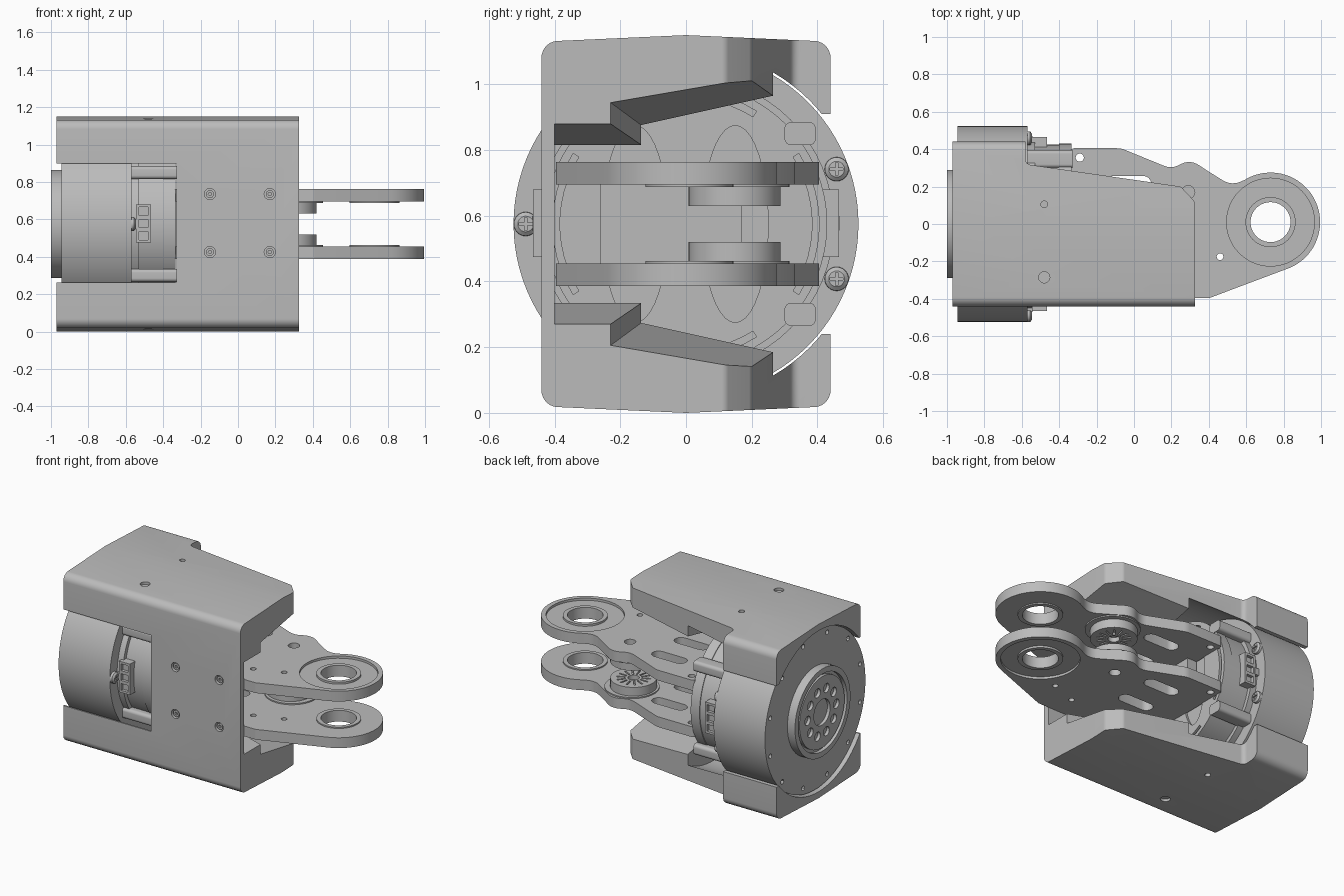
import bpy, bmesh, math
from mathutils import Vector

cube = bpy.data.objects.get("Cube")
if cube:
    bpy.data.objects.remove(cube, do_unlink=True)

grey = bpy.data.materials.new("metal grey")
grey.use_nodes = True
grey.diffuse_color = (0.5, 0.5, 0.5, 1)
grey.node_tree.nodes["Principled BSDF"].inputs["Base Color"].default_value = (0.5, 0.5, 0.5, 1)

MID = 0.575                      # height of the motor axis
AXES = {"x": lambda u, v, h: (h, u, v),
        "y": lambda u, v, h: (u, h, v),
        "z": lambda u, v, h: (u, v, h)}


def loft(name, rings, axis):
    """Solid through equal-length outlines given as (position, points)."""
    bm = bmesh.new()
    loops = [[bm.verts.new(AXES[axis](u, v, h)) for u, v in pts] for h, pts in rings]
    n = len(loops[0])
    for a, b in zip(loops, loops[1:]):
        for i in range(n):
            bm.faces.new((a[i], a[(i + 1) % n], b[(i + 1) % n], b[i]))
    bm.faces.new(loops[0])
    bm.faces.new(loops[-1])
    bmesh.ops.recalc_face_normals(bm, faces=bm.faces)
    mesh = bpy.data.meshes.new(name)
    bm.to_mesh(mesh)
    bm.free()
    mesh.materials.append(grey)
    ob = bpy.data.objects.new(name, mesh)
    bpy.context.collection.objects.link(ob)
    return ob


def prism(name, pts, axis, lo, hi):
    return loft(name, [(lo, pts), (hi, pts)], axis)


def circle(u, v, r, n=32, start=0, end=360):
    full = end - start == 360
    steps = n if full else n - 1
    return [(u + r * math.cos(math.radians(start + (end - start) * i / steps)),
             v + r * math.sin(math.radians(start + (end - start) * i / steps))) for i in range(n)]


def rect(u0, u1, v0, v1):
    return [(u0, v0), (u1, v0), (u1, v1), (u0, v1)]


def fillet(corners, steps=6):
    """Round the corners of an outline; each corner is (u, v, radius)."""
    out = []
    for i, (u, v, r) in enumerate(corners):
        p = Vector((u, v))
        if r == 0:
            out.append((u, v))
            continue
        a = (Vector(corners[i - 1][:2]) - p).normalized()
        b = (Vector(corners[(i + 1) % len(corners)][:2]) - p).normalized()
        d = r / math.tan(a.angle(b) / 2)
        p0, p1 = p + a * d, p + b * d
        c = p + (a + b).normalized() * (r / math.sin(a.angle(b) / 2))
        for k in range(steps + 1):
            q = p0.lerp(p1, k / steps) - c
            out.append(tuple(c + q.normalized() * r))
    return out


def cut(ob, cutters):
    for c in cutters:
        c.hide_render = True
        m = ob.modifiers.new("cut", "BOOLEAN")
        m.object, m.operation, m.solver = c, "DIFFERENCE", "EXACT"
    deps = bpy.context.evaluated_depsgraph_get()
    deps.update()
    mesh = bpy.data.meshes.new_from_object(ob.evaluated_get(deps))
    ob.modifiers.clear()
    ob.data = mesh
    for c in cutters:
        bpy.data.objects.remove(c, do_unlink=True)
    return ob


def mirrored(half):
    """Close an upper half outline with its reflection about the motor axis."""
    return [(y, MID + h) for y, h in half] + [(y, MID - h) for y, h in reversed(half)]


# Cover: rounded shell, open at the back
shell = fillet([(-.44, .02, .05), (0, 0, 0), (.44, .02, .05),
                (.44, 1.13, .05), (0, 1.15, 0), (-.44, 1.13, .05)])
cover = prism("cover", shell, "x", -.97, .325)
plan = fillet([(-.58, .6, 0), (-.58, .32, .03), (.25, .2, .03), (.325, .12, .03),
               (.325, .0, 0), (.5, 0, 0), (.5, .6, 0)])
end_half = [(-.4, .305), (-.23, .305), (-.23, .37), (.12, .43), (.6, .51)]
deep_half = [(-.4, .24), (-.135, .24), (-.135, .3), (.27, .39), (.6, .46)]
bore = circle(0, MID, .532, 96)
cutters = [
    prism("plan_cut", plan, "z", -.1, 1.3),
    loft("mouth_cut", [(.33, mirrored(end_half)), (-.21, mirrored(deep_half))], "x"),
    prism("bore_cut", bore, "x", -1.1, -.34),
    prism("inner_bore_cut", [(max(y, -.4), z) for y, z in bore], "x", -.35, -.2),
    prism("window_cut", rect(-1.1, -.33, .262, .898), "y", -.6, -.2),
    prism("back_cut", rect(-1.1, -.3, .24, .91), "y", .36, .6),
]
for x in (-.15, .17):
    for z in (.425, .735):
        cutters.append(prism("hole_cut", circle(x, z, .03, 20), "y", -.5, -.415))
for y, r in ((.105, .018), (-.285, .03)):
    for lo, hi in ((-.1, .03), (1.12, 1.25)):
        cutters.append(prism("hole_cut", circle(-.48, y, r, 20), "z", lo, hi))
cut(cover, cutters)
for x in (-.15, .17):
    for z in (.425, .735):
        screw = prism("cover_screw", circle(x, z, .021, 20), "y", -.432, -.405)
        cut(screw, [prism("socket", circle(x, z, .01, 6), "y", -.45, -.42)])

# Motor drum with rim screw holes
drum = prism("motor_drum", circle(0, MID, .525, 96), "x", -.945, -.57)
ring_holes = []
for i in range(12):
    a = math.radians(15 + 30 * i)
    ring_holes.append(prism("rim_hole", circle(.485 * math.cos(a), MID + .485 * math.sin(a), .015, 12),
                            "x", -1, -.92))
cut(drum, ring_holes)

# Output hub: stepped rings, bolt circle and centre bore
hub = prism("output_hub", circle(0, MID, .29, 64), "x", -1, -.93)
groove = prism("groove", circle(0, MID, .255, 64), "x", -1.1, -.975)
cut(hub, [groove])
face = prism("output_face", circle(0, MID, .235, 64), "x", -.995, -.95)
holes = [prism("centre", circle(0, MID, .085), "x", -1.1, -.965)]
for i in range(10):
    a = math.radians(36 * i)
    holes.append(prism("bolt", circle(.15 * math.cos(a), MID + .15 * math.sin(a), .03, 16), "x", -1.1, -.97))
cut(face, holes)

# Motor rear stage and mounting flange
prism("motor_rear", circle(0, MID, .425, 64), "x", -.58, -.39)
prism("rear_collar", circle(0, MID, .45, 64), "x", -.58, -.53)
flange = prism("mount_flange", circle(0, MID, .43, 64), "x", -.4, -.335)
slots = []
for a in (0, 90, 180, 270):
    arc = circle(0, MID, .405, 12, a - 32, a + 32) + circle(0, MID, .385, 12, a + 32, a - 32)
    slots.append(prism("arc_slot", arc, "x", -.36, -.3))
for y in (-.155, .15):
    oval = [(y + u * .1, MID + v * .3) for u, v in circle(0, 0, 1, 40)]
    slots.append(prism("oval_pocket", oval, "x", -.35, -.3))
cut(flange, slots)

# Mount arms, wiring sockets and drum screws on both sides
for s in (-1, 1):
    for z in (.3, .85):
        y = sorted((s * .3, s * .395))
        prism("mount_arm", fillet([(y[0], z - .035, .02), (y[1], z - .035, .02),
                                   (y[1], z + .035, .02), (y[0], z + .035, .02)]), "x", -.575, -.33)
    socket = prism("wiring_socket", rect(-.545, -.465, .475, .68), "y", *sorted((s * .4, s * .465)))
    cut(socket, [prism("pin_bay", rect(-.53, -.48, z, z + .045), "y", *sorted((s * .445, s * .5)))
                 for z in (.49, .555, .62)])
    prism("socket_tab", rect(-.575, -.54, .555, .6), "y", *sorted((s * .42, s * .468)))
for deg in (20, 180, -20):
    a = math.radians(deg)
    y, z = .488 * math.cos(a), MID + .488 * math.sin(a)
    head = loft("drum_screw", [(-.575, circle(y, z, .037, 24)), (-.555, circle(y, z, .036, 24)),
                               (-.545, circle(y, z, .024, 24))], "x")
    cut(head, [prism("slot", rect(y - .02, y + .02, z - .004, z + .004), "x", -.553, -.5),
               prism("slot", rect(y - .004, y + .004, z - .02, z + .02), "x", -.553, -.5)])

# Link plates with bearings and pulleys, mirrored about the motor axis
outline = fillet([(-.34, -.395, .02), (.405, -.39, .03)]and
                 [(-.34, -.395, .02), (.405, -.395, .03)]
                 + [(u, v, 0) for u, v in circle(.73, .01, .265, 40, -70, 122)]
                 + [(.52, .205, .1), (.4, .28, .08), (.3, .345, .09), (.2, .295, .09),
                    (-.07, .405, .1), (-.34, .405, .02)])
for s, side in ((1, "upper"), (-1, "lower")):
    def span(a, b):
        return sorted((MID + s * a, MID + s * b))
    plate = prism(side + "_link", outline, "z", *span(.12, .188))
    holes = [prism("recess", circle(.73, .01, .235, 48), "z", *span(.173, .3)),
             prism("eye", circle(.73, .01, .13, 40), "z", *span(0, .3))]
    for x, y, r in ((.46, -.175, .018), (.28, -.24, .018), (-.29, .355, .022), (.29, .17, .035)):
        holes.append(prism("hole", circle(x, y, r, 20), "z", *span(0, .3)))
    for x, y in ((-.03, .215), (-.03, -.02)):
        slot = circle(x + .08, y, .042, 10, -90, 90) + circle(x - .08, y, .042, 10, 90, 270)
        holes.append(prism("slot", slot, "z", *span(0, .3)))
    cut(plate, holes)
    bearing = prism(side + "_bearing", circle(.73, .01, .134, 40), "z", *span(.112, .186))
    cut(bearing, [prism("bore", circle(.73, .01, .107, 40), "z", *span(0, .3))])
    prism(side + "_washer", circle(.29, .15, .165, 40), "z", *span(.112, .121))
    pulley = prism(side + "_pulley", circle(.28, .148, .14, 48), "z", *span(.055, .115))
    spokes = [prism("hub", circle(.28, .148, .035, 20), "z", *span(0, .085))]
    for i in range(14):
        a = 2 * math.pi * i / 14
        d, n = Vector((math.cos(a), math.sin(a))), Vector((-math.sin(a), math.cos(a)))
        c = Vector((.28, .148))
        spokes.append(prism("spoke", [tuple(c + d * r + n * w) for r, w in
                                      ((.05, -.005), (.105, -.005), (.105, .005), (.05, .005))],
                            "z", *span(0, .07)))
    cut(pulley, spokes)

# Spacer joining the two links at the flange
prism("link_spacer", rect(-.26, .17, MID - .125, MID + .125), "x", -.34, -.27)

# Smooth shading that keeps the edges crisp
bpy.ops.object.select_all(action="DESELECT")
for ob in bpy.context.scene.objects:
    if ob.type == "MESH":
        ob.select_set(True)
        bpy.context.view_layer.objects.active = ob
bpy.ops.object.shade_smooth_by_angle(angle=math.radians(30))
